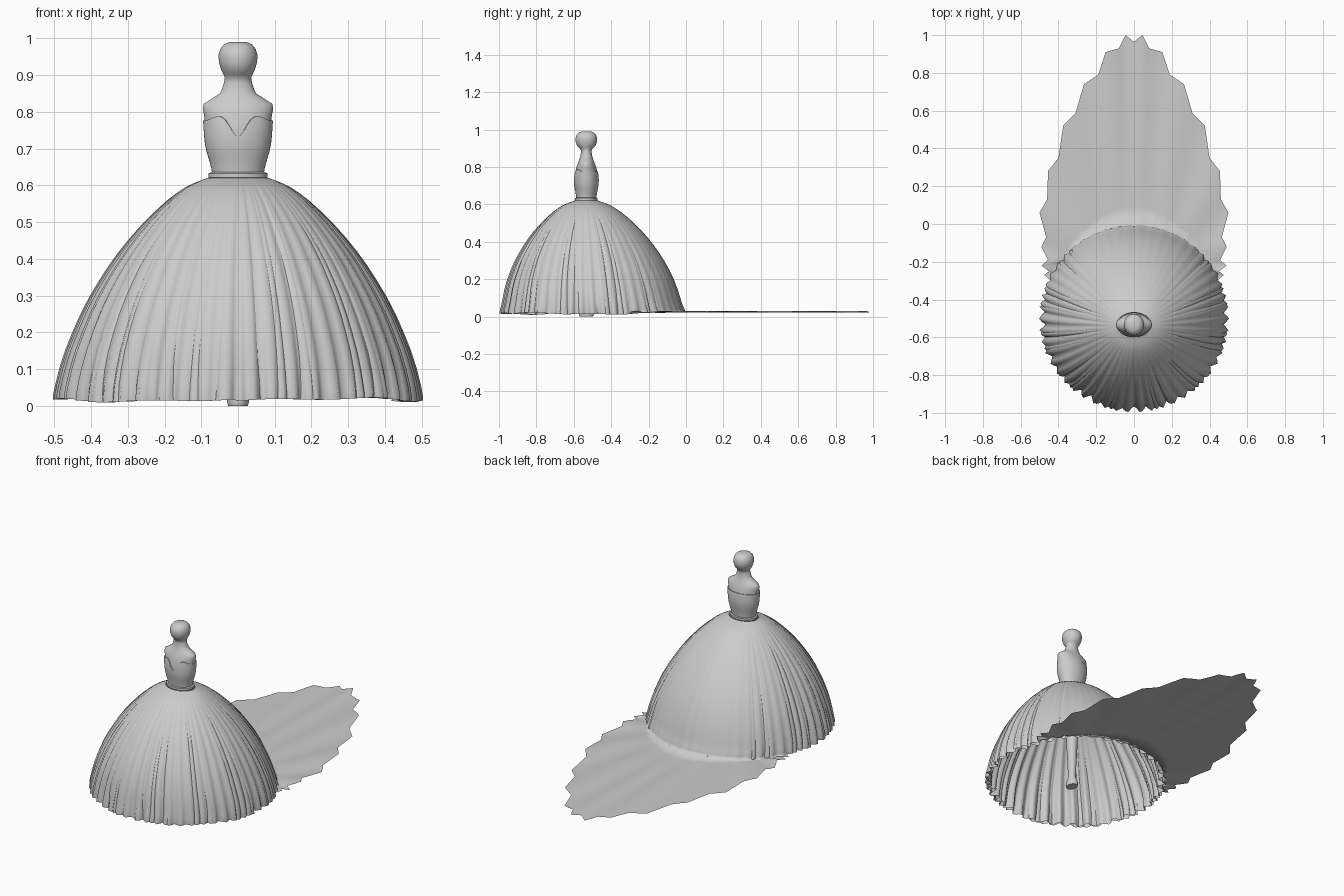
import bpy, math, random

if "Cube" in bpy.data.objects:
    bpy.data.objects.remove(bpy.data.objects["Cube"])
random.seed(4)
CY = -0.533  # figure axis


def make(name, verts, faces, angle=40):
    me = bpy.data.meshes.new(name)
    me.from_pydata(verts, [], faces)
    ob = bpy.data.objects.new(name, me)
    bpy.context.collection.objects.link(ob)
    bpy.ops.object.select_all(action='DESELECT')
    ob.select_set(True)
    bpy.context.view_layer.objects.active = ob
    bpy.ops.object.shade_smooth_by_angle(angle=math.radians(angle))
    return ob


def table(rows, z):
    """Linear lookup of (z, a, b) rows, ordered by rising z."""
    for p, q in zip(rows, rows[1:]):
        if z <= q[0]:
            f = max(0, (z - p[0]) / (q[0] - p[0]))
            return [p[i] + (q[i] - p[i]) * f for i in (1, 2)]
    return rows[-1][1:]


def ring_faces(rows, n):
    return [(r * n + i, r * n + (i + 1) % n, (r + 1) * n + (i + 1) % n, (r + 1) * n + i)
            for r in range(rows - 1) for i in range(n)]


def lathe(name, rows, n=48, angle=40):
    verts = [(rx * math.cos(2 * math.pi * i / n), CY + ry * math.sin(2 * math.pi * i / n), z)
             for z, rx, ry in rows for i in range(n)]
    caps = [tuple(reversed(range(n))), tuple(range((len(rows) - 1) * n, len(rows) * n))]
    return make(name, verts, ring_faces(len(rows), n) + caps, angle)


# Lower support inside the skirt
lathe("lower_body", [(0, .027, .036), (.012, .03, .04), (.03, .028, .034), (.06, .02, .022),
                     (.15, .024, .026), (.25, .029, .031), (.32, .031, .033), (.42, .042, .042),
                     (.54, .07, .055), (.63, .066, .05)])

# Torso, shoulders, neck and rounded head in one smooth turned form
torso = [(.62, .066, .049), (.64, .067, .05), (.67, .075, .055), (.70, .084, .061),
         (.73, .088, .063), (.76, .09, .061), (.79, .092, .055), (.808, .096, .05),
         (.822, .093, .044), (.835, .073, .039), (.85, .05, .034), (.862, .044, .031),
         (.88, .038, .028), (.893, .036, .03), (.903, .04, .04), (.915, .046, .05),
         (.935, .052, .057), (.955, .053, .057), (.972, .048, .052), (.984, .038, .04), (.99, .024, .025)]
lathe("torso_and_head", torso, 72, 60)

# Bodice shell with a sweetheart neckline; the last row closes the rim onto the torso
n, rows = 72, 10
verts = []
for r in range(rows + 1):
    for i in range(n):
        a = 2 * math.pi * i / n
        c, s = math.cos(a), math.sin(a)
        top = .776
        if s < 0:
            top += .014 * math.sin(math.pi * abs(c)) ** 2 - .043 * math.exp(-(c / .3) ** 2)
        z = .628 + (top - .628) * min(1, r / (rows - 1))
        rx, ry = table(torso, z)
        d = .004 if r < rows else -.002
        verts.append(((rx + d) * c, CY + (ry + d) * s, z))
make("bodice", verts, ring_faces(rows + 1, n))

# Waistband
lathe("waistband", [(.618, .076, .056), (.621, .08, .06), (.633, .08, .06), (.636, .072, .054)])

# Outer envelope of the pleated dome, and the heights of its rows
profile = [(.015, .504, .497), (.03, .503, .495), (.06, .497, .486), (.1, .487, .476), (.15, .471, .463),
           (.2, .451, .446), (.25, .429, .425), (.3, .403, .4), (.35, .373, .37), (.4, .34, .336),
           (.45, .301, .297), (.5, .256, .249), (.55, .205, .196), (.58, .166, .153), (.6, .136, .12),
           (.613, .103, .082), (.625, .07, .05)]
levels = [.62, .612, .605, .595, .58, .56, .53, .5, .46, .42, .38, .34, .3, .25, .2, .15, .1, .06, .03, .016]
R = len(levels)


def dome(pleats, per, depth, flare, calm, inset):
    """Pleated dome; calm is how much pleat is left at the back centre."""
    n = pleats * per
    jit = [random.uniform(.55, 1.3) for _ in range(pleats + 1)]
    verts = []
    for z in levels:
        rx, ry = table(profile, z)
        low = 1 - z / .62
        for i in range(n):
            k = i if i <= n // 2 else i - n      # columns counted from the back
            turn = 2 * math.pi * k / n
            a = math.pi / 2 - turn
            back = min(1, max(0, (abs(turn) - .5) / .75))
            amp = (depth * low ** .7 + flare * low ** 8) * (calm + (1 - calm) * back)
            amp *= jit[(i + per // 2) // per % pleats]
            off = -amp * (1 + math.cos(pleats * turn)) - inset * low
            zz = z
            if z < .05:
                wave = .006 * math.sin(126 * turn / 6.283 * .16) + .004 * math.sin(9 * turn)
                zz += wave * back * .7 + .01 * (1 - back)
            verts.append(((rx + off) * math.cos(a), CY + .033 * low + (ry + off) * math.sin(a), zz))
    return verts, n


# Inner lining with deeper folds
verts, n = dome(38, 6, .017, .004, .75, .003)
make("skirt_lining", verts, ring_faces(R, n), 120)

# Outer skirt, running out into a flat train at the back
verts, N = dome(50, 4, .009, .009, .15, 0)
faces = ring_faces(R, N)

# Zigzag train outline, right half, from the side to the back centre
HALF = 36  # columns of train on each side of the back centre
edge = [(.44, -.30), (.475, -.27), (.45, -.25), (.49, -.22), (.455, -.19), (.49, -.12), (.465, -.07),
        (.50, .06), (.46, .13), (.455, .28), (.40, .35), (.375, .52), (.31, .585), (.265, .74),
        (.19, .79), (.15, .91), (.08, .93), (.045, 1.0), (0, .965)]
STEPS = 10
cols = list(range(-HALF, HALF + 1))
prev = [(R - 1) * N + k % N for k in cols]
hem = [verts[v] for v in prev]
for s in range(1, STEPS + 1):
    f = s / STEPS
    cur = []
    for k, h in zip(cols, hem):
        q = (HALF - abs(k)) / 2
        i0 = min(int(q), len(edge) - 2)
        g = q - i0
        ex = edge[i0][0] + (edge[i0 + 1][0] - edge[i0][0]) * g
        ey = edge[i0][1] + (edge[i0 + 1][1] - edge[i0][1]) * g
        ex = math.copysign(ex, k)
        cur.append(len(verts))
        verts.append((h[0] + (ex - h[0]) * f, h[1] + (ey - h[1]) * f,
                      h[2] + (.026 - h[2]) * f + .005 * math.sin(f * math.pi / 2) * math.sin(k * .8)))
    for i in range(len(cols) - 1):
        faces.append((prev[i], prev[i + 1], cur[i + 1], cur[i]))
    prev = cur
make("skirt_with_train", verts, faces, 120)
